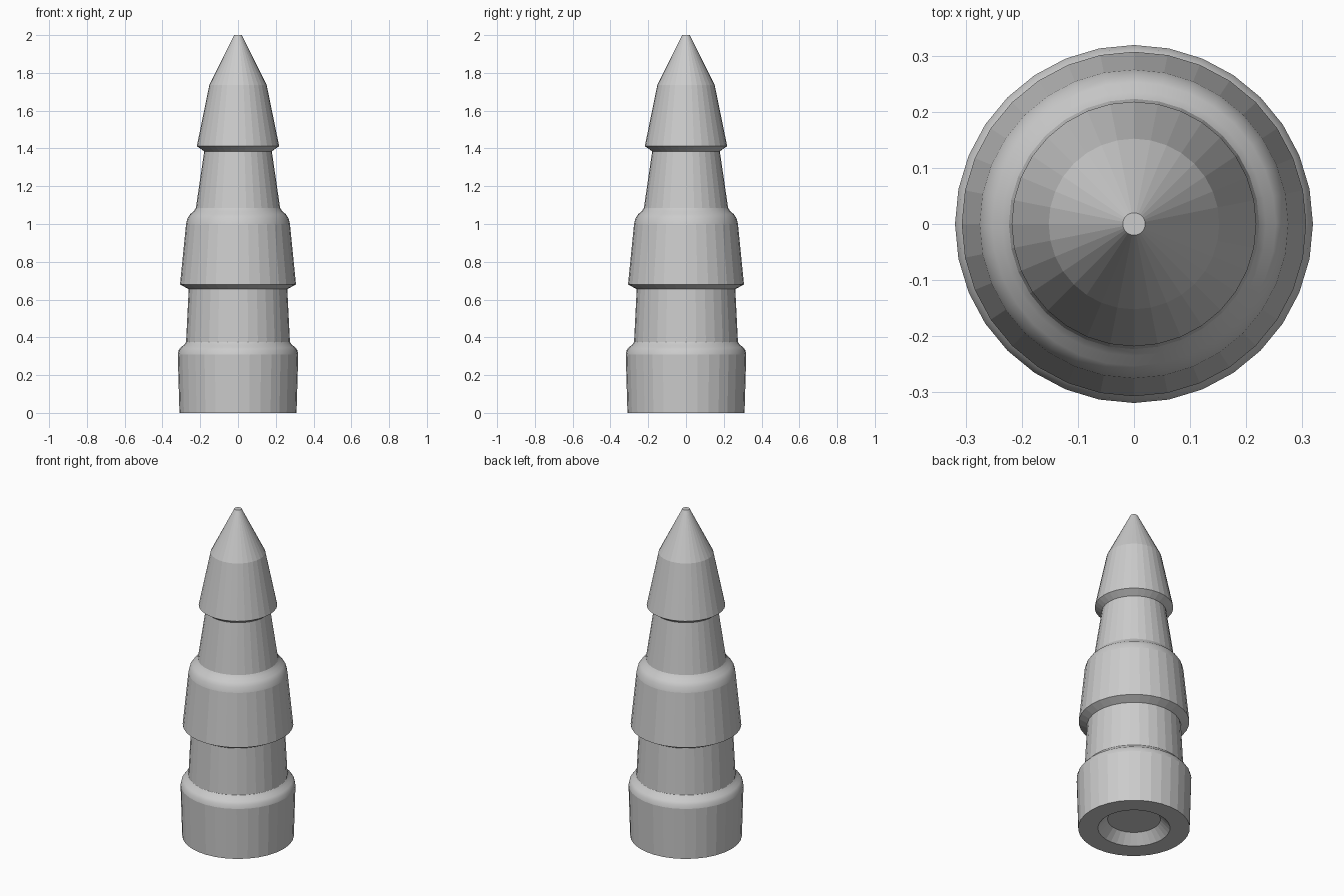
import bpy, bmesh
from math import sin, cos, tau

if "Cube" in bpy.data.objects:
    bpy.data.objects.remove(bpy.data.objects["Cube"])

SIDES = 32

# Outline (radius, height) from the recess under the base up to the blunt tip
recess = [(0.147, 0.057), (0.20, 0.0)]
base = [(0.31, 0.0), (0.319, 0.31)]
base_shoulder = [(0.314, 0.332), (0.303, 0.347), (0.287, 0.359), (0.275, 0.375)]
lower_neck = [(0.261, 0.655)]
middle = [(0.307, 0.68), (0.275, 1.0)]
middle_shoulder = [(0.268, 1.03), (0.253, 1.052), (0.235, 1.067), (0.223, 1.085)]
upper_neck = [(0.179, 1.385)]
nose = [(0.218, 1.412), (0.152, 1.735), (0.02, 2.0)]

profile = (recess + base + base_shoulder + lower_neck + middle
           + middle_shoulder + upper_neck + nose)
rounded = set(base_shoulder + middle_shoulder)


def lathe(name, points, smooth_points):
    """Spin an outline round z; bands ending at smooth_points are smooth shaded."""
    bm = bmesh.new()
    rings = [[bm.verts.new((r * cos(tau * i / SIDES), r * sin(tau * i / SIDES), z))
              for i in range(SIDES)] for r, z in points]
    for k in range(len(rings) - 1):
        lo, hi = rings[k], rings[k + 1]
        for i in range(SIDES):
            j = (i + 1) % SIDES
            face = bm.faces.new((lo[i], lo[j], hi[j], hi[i]))
            face.smooth = points[k + 1] in smooth_points
    bm.faces.new(rings[0][::-1])
    bm.faces.new(rings[-1])
    bmesh.ops.recalc_face_normals(bm, faces=bm.faces)
    mesh = bpy.data.meshes.new(name)
    bm.to_mesh(mesh)
    bm.free()
    obj = bpy.data.objects.new(name, mesh)
    bpy.context.collection.objects.link(obj)
    return obj


# Stepped, pointed body
lathe("stepped_pointed_body", profile, rounded)
